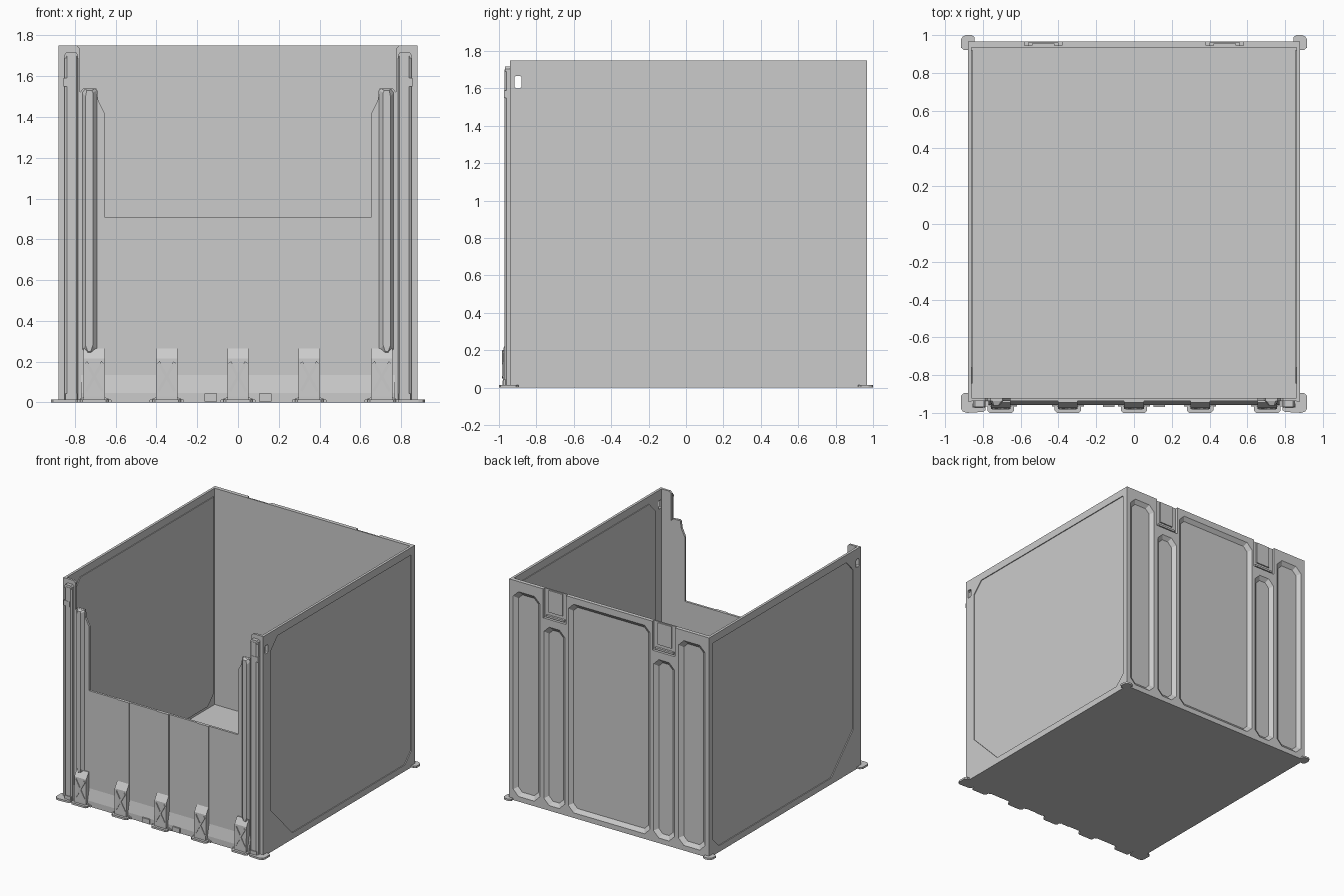
import bpy, bmesh


def loft(name, pts_a, a, pts_b, b, axis):
    """Solid between two outlines lying at a and b along an axis."""
    def place(p, d):
        return {'x': (d, p[0], p[1]), 'y': (p[0], d, p[1]), 'z': (p[0], p[1], d)}[axis]
    bm = bmesh.new()
    va = [bm.verts.new(place(p, a)) for p in pts_a]
    vb = [bm.verts.new(place(p, b)) for p in pts_b]
    n = len(va)
    bm.faces.new(va)
    bm.faces.new(vb[::-1])
    for i in range(n):
        bm.faces.new((va[i], vb[i], vb[(i + 1) % n], va[(i + 1) % n]))
    bmesh.ops.recalc_face_normals(bm, faces=bm.faces)
    me = bpy.data.meshes.new(name)
    bm.to_mesh(me)
    bm.free()
    ob = bpy.data.objects.new(name, me)
    bpy.context.collection.objects.link(ob)
    return ob


def prism(name, pts, axis, lo, hi):
    return loft(name, pts, lo, pts, hi, axis)


def rect(a0, a1, b0, b1):
    return [(a0, b0), (a1, b0), (a1, b1), (a0, b1)]


def octagon(a0, a1, b0, b1, c):
    return [(a0 + c, b0), (a1 - c, b0), (a1, b0 + c), (a1, b1 - c),
            (a1 - c, b1), (a0 + c, b1), (a0, b1 - c), (a0, b0 + c)]


def cut(target, cutter):
    bpy.context.view_layer.objects.active = target
    m = target.modifiers.new("cut", 'BOOLEAN')
    m.operation, m.solver, m.object = 'DIFFERENCE', 'EXACT', cutter
    bpy.ops.object.modifier_apply(modifier=m.name)
    bpy.data.objects.remove(cutter)


# floor
prism("floor", rect(-0.87, 0.87, -0.935, 0.96), 'z', 0, 0.03)

# back wall with tapered recesses
back = prism("back_wall", rect(-0.87, 0.87, 0, 1.75), 'y', 0.935, 0.966)


def recess(x0, x1, z0, z1):
    d, c = 0.03, 0.05
    cut(back, loft("recess_cutter", octagon(x0 - .008, x1 + .008, z0 - .008, z1 + .008, c), 0.973,
                   octagon(x0 + d, x1 - d, z0 + d, z1 - d, c - 0.015), 0.942, 'y'))


recess(-0.36, 0.36, 0.04, 1.70)
for s in (1, -1):
    for x0, x1, top in ((0.39, 0.575, 1.46), (0.61, 0.845, 1.67)):
        recess(*sorted((s * x0, s * x1)), 0.04, top)
    # latch pocket at the top of the back wall
    cut(back, prism("pocket_cutter", rect(*sorted((s * 0.38, s * 0.58)), 1.52, 1.8), 'y', 0.945, 1.0))
    prism("latch_tab", rect(*sorted((s * 0.42, s * 0.54)), 1.57, 1.745), 'y', 0.943, 0.955)
    prism("latch_lip", rect(*sorted((s * 0.40, s * 0.56)), 1.53, 1.545), 'y', 0.943, 0.962)

# side walls, framed thin panel pressed inward, with a small slot
panel = [(-0.845, 1.6), (-0.76, 1.69), (0.92, 1.69), (0.92, 0.13),
         (0.84, 0.05), (-0.57, 0.05), (-0.845, 0.33)]
for s in (1, -1):
    wall = prism("side_wall", rect(-0.94, 0.967, 0, 1.75), 'x', s * 0.86, s * 0.88)
    cut(wall, prism("panel_cutter", panel, 'x', s * 0.8, s * 0.95))
    cut(wall, prism("slot_cutter", octagon(-0.917, -0.88, 1.6, 1.667, 0.008), 'x', s * 0.8, s * 0.95))
    prism("side_panel", panel, 'x', s * 0.854, s * 0.873)

# front wall, a U-shaped sheet with raised strips and a sloped skirt
half = [(0.655, 0.91), (0.655, 1.42), (0.685, 1.48), (0.695, 1.54), (0.76, 1.54), (0.775, 1.52),
        (0.775, 1.735), (0.79, 1.75), (0.87, 1.75), (0.87, 0)]
prism("front_wall", half + [(-x, z) for x, z in half[::-1]], 'y', -0.938, -0.92)
for x in (-0.35, 0, 0.35):
    prism("front_strip", rect(x - 0.052, x + 0.052, 0.1, 0.91), 'y', -0.945, -0.93)
prism("front_skirt", [(-0.93, 0), (-0.957, 0), (-0.957, 0.045), (-0.938, 0.135), (-0.93, 0.135)],
      'x', -0.77, 0.77)
for s in (1, -1):
    prism("skirt_block", rect(s * 0.103, s * 0.165, 0.005, 0.043), 'y', -0.968, -0.94)
    prism("skirt_block_rim", rect(s * 0.79, s * 0.845, 0.005, 0.043), 'y', -0.975, -0.94)

# posts, hinge ridges and corner feet
for s in (1, -1):
    def mir(pts):
        return [(s * x, y) for x, y in pts]
    prism("corner_post", mir([(0.785, -0.93), (0.785, -0.962), (0.793, -0.97), (0.838, -0.97),
                              (0.852, -0.96), (0.852, -0.93)]), 'z', 0.01, 1.70)
    prism("post_cap", mir([(0.785, 1.69), (0.852, 1.69), (0.852, 1.705), (0.842, 1.717),
                           (0.795, 1.717), (0.785, 1.705)]), 'y', -0.968, -0.93)
    prism("post_catch", rect(-0.972, -0.95, 1.55, 1.59), 'x', s * 0.80, s * 0.855)
    ridge_out = [(0.69, 0.25), (0.72, 0.22), (0.74, 0.22), (0.765, 0.26), (0.765, 1.52),
                 (0.75, 1.54), (0.70, 1.54), (0.69, 1.53)]
    ridge_in = [(0.712, 0.28), (0.722, 0.25), (0.737, 0.25), (0.748, 0.28), (0.748, 1.50),
                (0.742, 1.53), (0.718, 1.53), (0.712, 1.52)]
    loft("post_ridge", mir(ridge_out), -0.935, mir(ridge_in), -0.96, 'y')
    prism("front_foot", mir([(0.785, -0.93), (0.785, -0.985), (0.80, -0.995), (0.885, -1.0),
                             (0.907, -0.992), (0.917, -0.975), (0.917, -0.91), (0.90, -0.895),
                             (0.87, -0.895), (0.87, -0.93)]), 'z', 0, 0.015)
    prism("back_foot", mir([(0.845, 0.955), (0.845, 0.99), (0.86, 1.0), (0.89, 1.0), (0.907, 0.992),
                            (0.917, 0.975), (0.917, 0.935), (0.90, 0.92), (0.87, 0.92),
                            (0.87, 0.955)]), 'z', 0, 0.015)

# bracket feet along the front, each with a crossed brace
for x in (-0.705, -0.35, 0, 0.35, 0.705):
    prism("bracket", [(-0.935, 0), (-0.98, 0), (-0.98, 0.03), (-0.975, 0.215), (-0.945, 0.265),
                      (-0.935, 0.265)], 'x', x - 0.052, x + 0.052)
    prism("bracket_base", [(x - 0.085, 0), (x + 0.085, 0), (x + 0.085, 0.012), (x + 0.052, 0.025),
                           (x - 0.052, 0.025), (x - 0.085, 0.012)], 'y', -0.965, -0.94)
    prism("bracket_toe", octagon(x - 0.07, x + 0.07, -1.0, -0.95, 0.012), 'z', 0, 0.015)
    for s in (1, -1):
        prism("bracket_brace", [(x - s * 0.046, 0.06), (x - s * 0.034, 0.05), (x + s * 0.046, 0.192),
                                (x + s * 0.034, 0.202)], 'y', -0.983, -0.97)
